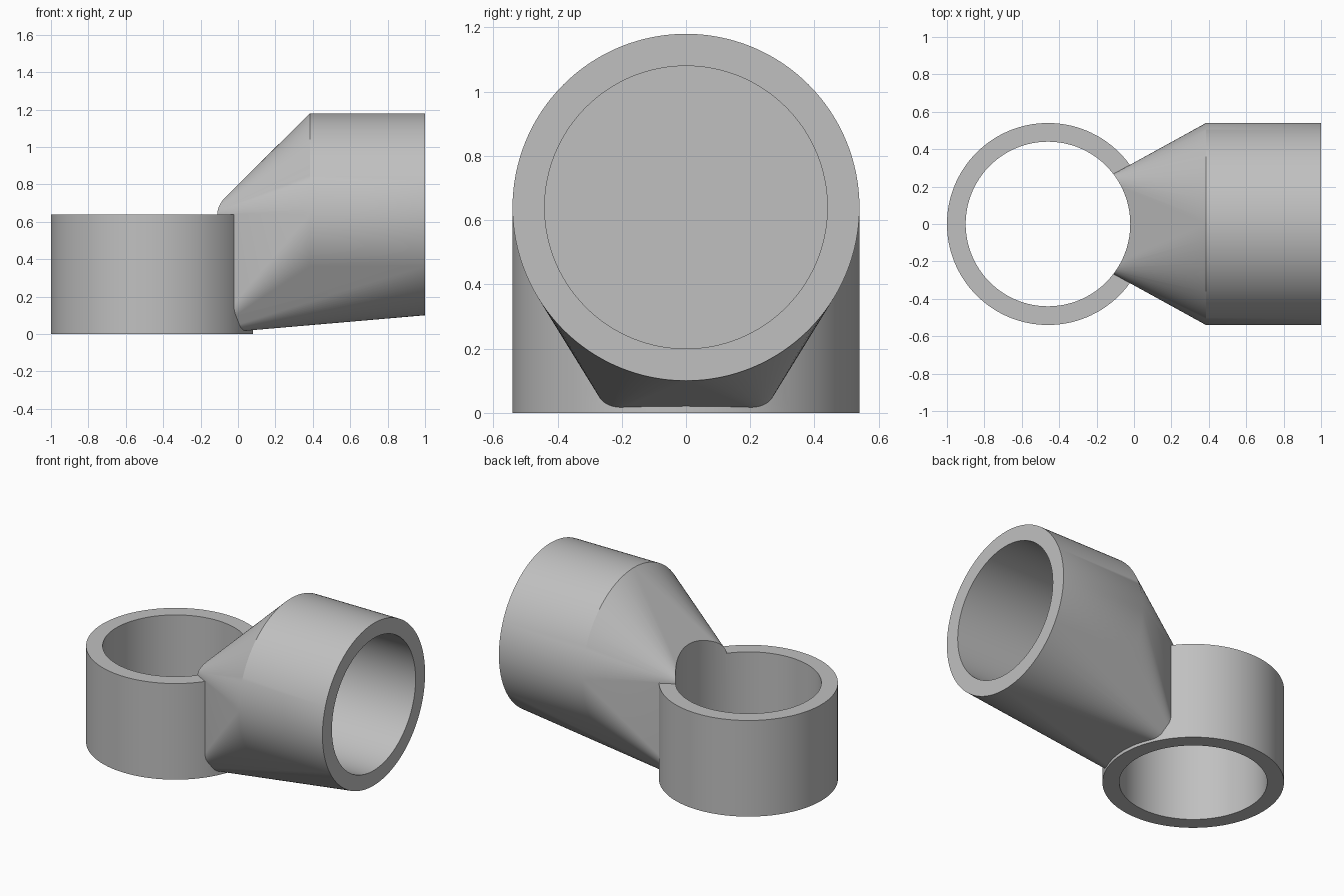
import bpy
import bmesh
from math import cos, sin, tau, radians
from mathutils import Vector

SEGMENTS = 128
OUTER, INNER = 0.54, 0.44
RING_X, HEIGHT = -0.46, 0.64      # upright ring axis and height
SHOULDER_X, MOUTH_X = 0.385, 1.0  # horizontal socket extent
NECK_X, NECK_HALF = -0.16, 0.24   # narrow rectangular end of the neck

cube = bpy.data.objects.get("Cube")
if cube:
    bpy.data.objects.remove(cube, do_unlink=True)

grey = bpy.data.materials.new("plain grey")
grey.use_nodes = True
colour = (0.53, 0.53, 0.53, 1)
grey.diffuse_color = colour
grey.node_tree.nodes["Principled BSDF"].inputs["Base Color"].default_value = colour


def hull(name, points):
    """Closed convex solid around the given points."""
    bm = bmesh.new()
    for p in points:
        bm.verts.new(p)
    bmesh.ops.convex_hull(bm, input=bm.verts[:])
    bmesh.ops.dissolve_limit(bm, angle_limit=radians(0.2),
                             verts=bm.verts[:], edges=bm.edges[:])
    bmesh.ops.recalc_face_normals(bm, faces=bm.faces[:])
    mesh = bpy.data.meshes.new(name)
    bm.to_mesh(mesh)
    bm.free()
    mesh.materials.append(grey)
    obj = bpy.data.objects.new(name, mesh)
    bpy.context.collection.objects.link(obj)
    return obj


def circle(radius, x=None, z=None):
    """Circle across the socket axis (x given) or the ring axis (z given)."""
    pts = []
    for i in range(SEGMENTS):
        a, b = radius * cos(tau * i / SEGMENTS), radius * sin(tau * i / SEGMENTS)
        pts.append(Vector((x, a, HEIGHT + b)) if z is None
                   else Vector((RING_X + a, b, z)))
    return pts


def combine(target, other, operation):
    """Apply a boolean and discard the helper solid."""
    mod = target.modifiers.new(operation, 'BOOLEAN')
    mod.operation, mod.object, mod.solver = operation, other, 'EXACT'
    bpy.ops.object.select_all(action='DESELECT')
    target.select_set(True)
    bpy.context.view_layer.objects.active = target
    bpy.ops.object.modifier_apply(modifier=mod.name)
    bpy.data.objects.remove(other, do_unlink=True)


# Neck lofted from a rectangle into the round horizontal socket
rectangle = [Vector((NECK_X, y, z)) for y in (-NECK_HALF, NECK_HALF) for z in (0, HEIGHT)]
fitting = hull("pipe_elbow_fitting",
               rectangle + circle(OUTER, x=SHOULDER_X) + circle(OUTER, x=MOUTH_X))

# Upright ring
combine(fitting, hull("ring_body", circle(OUTER, z=0) + circle(OUTER, z=HEIGHT)), 'UNION')

# Through bore of the ring, blind bore of the socket
combine(fitting, hull("ring_bore", circle(INNER, z=-0.2) + circle(INNER, z=1.4)), 'DIFFERENCE')
combine(fitting, hull("socket_bore", circle(INNER, x=SHOULDER_X) + circle(INNER, x=1.2)),
        'DIFFERENCE')

bpy.ops.object.shade_smooth_by_angle(angle=radians(30))
